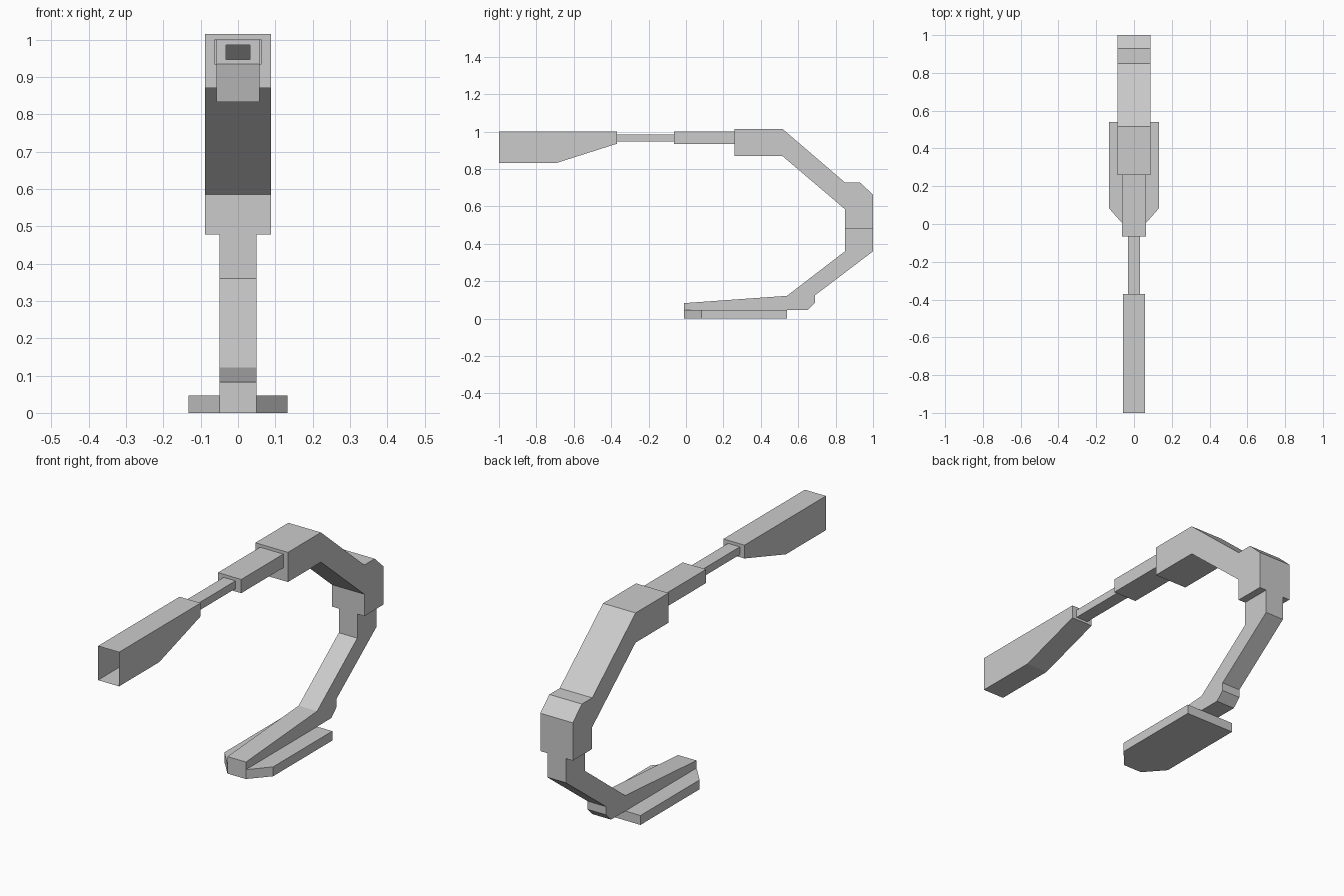
import bpy
import bmesh

if "Cube" in bpy.data.objects:
    bpy.data.objects.remove(bpy.data.objects["Cube"])


def make_object(name, bm):
    bmesh.ops.remove_doubles(bm, verts=bm.verts, dist=1e-4)
    mesh = bpy.data.meshes.new(name)
    bm.to_mesh(mesh)
    bm.free()
    obj = bpy.data.objects.new(name, mesh)
    bpy.context.collection.objects.link(obj)
    return obj


def tube(name, rings, cap_end=False):
    """Skin rectangular rings: (half width, outer (y, z), inner (y, z))."""
    bm = bmesh.new()
    loops = []
    for w, (yo, zo), (yi, zi) in rings:
        pts = [(-w, yo, zo), (w, yo, zo), (w, yi, zi), (-w, yi, zi)]
        loops.append([bm.verts.new(p) for p in pts])
    for a, b in zip(loops, loops[1:]):
        for i in range(4):
            j = (i + 1) % 4
            bm.faces.new((a[i], a[j], b[j], b[i]))
    if cap_end:
        bm.faces.new(loops[-1])
    return make_object(name, bm)


def section(w, y, top, bottom):
    return (w, (y, top), (y, bottom))


# Shared joints, so the hollow parts run into one another
nozzle_back = section(0.057, -0.37, 1.0, 0.935)
rod_front = section(0.032, -0.37, 0.985, 0.947)
rod_back = section(0.032, -0.065, 0.985, 0.947)
sleeve_back = section(0.063, 0.26, 1.0, 0.933)
elbow_end = (0.088, (1.0, 0.478), (0.85, 0.478))

# Open-fronted nozzle with a sloping underside
tube("nozzle", [section(0.057, -1.0, 1.0, 0.833),
                section(0.057, -0.69, 1.0, 0.833),
                nozzle_back, rod_front])

# Thin rod and wider sleeve
tube("rod", [rod_front, rod_back])
tube("sleeve", [rod_back, section(0.063, -0.065, 1.0, 0.933), sleeve_back])

# Thick bent upper arm with chamfered elbow
W = 0.088
tube("upper_arm", [sleeve_back,
                   section(W, 0.26, 1.015, 0.87),
                   (W, (0.515, 1.015), (0.515, 0.87)),
                   (W, (0.85, 0.728), (0.85, 0.585)),
                   (W, (0.93, 0.728), (0.85, 0.585)),
                   (W, (1.0, 0.663), (0.85, 0.585)),
                   elbow_end])

# Narrow lower arm, bending forward along the foot
N = 0.05
tube("lower_arm", [elbow_end,
                   (N, (1.0, 0.478), (0.85, 0.478)),
                   (N, (1.0, 0.36), (0.85, 0.36)),
                   (N, (0.69, 0.125), (0.54, 0.122)),
                   (N, (0.69, 0.085), (0.54, 0.122)),
                   (N, (0.65, 0.046), (0.54, 0.122)),
                   (N, (-0.01, 0.046), (-0.01, 0.083))], cap_end=True)

# Foot plate with clipped front corners
half = [(0.05, -0.01), (0.132, 0.083), (0.132, 0.54)]
outline = half + [(-x, y) for x, y in reversed(half)]
bm = bmesh.new()
base = bm.faces.new([bm.verts.new((x, y, 0.0)) for x, y in outline])
top = bmesh.ops.extrude_face_region(bm, geom=[base], use_keep_orig=True)
for v in top["geom"]:
    if isinstance(v, bmesh.types.BMVert):
        v.co.z = 0.046
bmesh.ops.recalc_face_normals(bm, faces=bm.faces)
make_object("foot_plate", bm)
